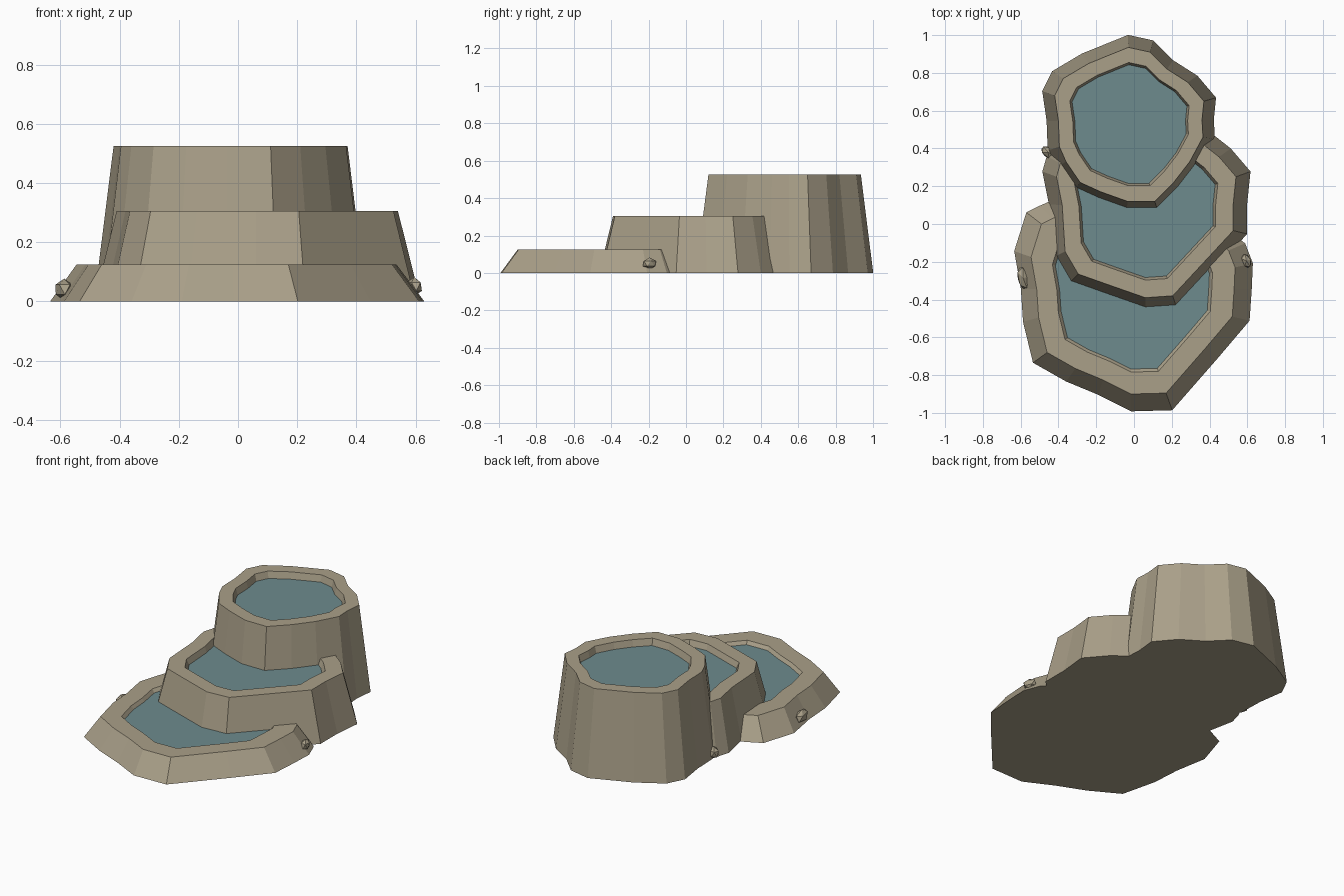
import bpy, bmesh
from mathutils import Vector

if "Cube" in bpy.data.objects:
    bpy.data.objects.remove(bpy.data.objects["Cube"])


def material(name, rgb):
    m = bpy.data.materials.new(name)
    m.diffuse_color = (*rgb, 1)
    m.use_nodes = True
    m.node_tree.nodes["Principled BSDF"].inputs["Base Color"].default_value = m.diffuse_color
    return m


STONE = material("tan stone", (0.40, 0.35, 0.25))
WATER = material("teal water", (0.155, 0.26, 0.27))


def terrace(name, rim, centre, top, depth, flare, inner):
    """Flared stone basin with a flat rim and a sunken water surface."""
    c = Vector(centre)
    bm = bmesh.new()

    def ring(scale, z):
        pts = [c + (Vector(p) - c) * scale for p in rim]
        return [bm.verts.new((p.x, p.y, z)) for p in pts]

    rings = [ring(flare, 0), ring(1, top), ring(inner, top),
             ring(inner - 0.03, top - depth)]
    n = len(rim)
    for a, b in zip(rings, rings[1:]):
        for i in range(n):
            j = (i + 1) % n
            bm.faces.new((a[i], a[j], b[j], b[i]))
    bm.faces.new(rings[0])
    water = bm.faces.new(rings[-1])
    water.material_index = 1
    bmesh.ops.recalc_face_normals(bm, faces=bm.faces[:])
    me = bpy.data.meshes.new(name)
    bm.to_mesh(me)
    bm.free()
    me.materials.append(STONE)
    me.materials.append(WATER)
    bpy.context.collection.objects.link(bpy.data.objects.new(name, me))


# Rim outlines, seen from above
upper = [(-.03, .935), (.085, .91), (.175, .82), (.285, .75), (.37, .65),
         (.36, .55), (.365, .46), (.295, .33), (.21, .22), (.11, .12),
         (-.035, .12), (-.175, .17), (-.285, .22), (-.36, .33), (-.395, .41),
         (-.40, .545), (-.42, .68), (-.375, .77), (-.24, .85)]
middle = [(.38, .41), (.45, .355), (.54, .25), (.525, .105), (.525, -.035),
          (.335, -.24), (.205, -.38), (.06, -.39), (-.14, -.32),
          (-.295, -.265), (-.365, -.145), (-.38, .10), (-.41, .25),
          (-.39, .32), (-.31, .45), (-.13, .54), (.08, .565), (.27, .50)]
lower = [(.50, -.14), (.535, -.23), (.53, -.345), (.52, -.49), (.38, -.655),
         (.17, -.895), (-.015, -.90), (-.165, -.825), (-.31, -.765),
         (-.46, -.68), (-.505, -.495), (-.515, -.345), (-.545, -.175),
         (-.49, 0), (-.43, .03), (-.26, .105), (-.02, .105), (.245, .055)]

# Three stepped pools
terrace("upper_pool", upper, (-.02, .535), .525, .04, 1.165, .80)
terrace("middle_pool", middle, (.06, .075), .305, .035, 1.16, .80)
terrace("lower_pool", lower, (-.02, -.36), .125, .02, 1.17, .785)

# Small stones around the foot
for i, (loc, size, turn) in enumerate([
        ((-.587, -.286, .04), (.032, .065, .037), .2),
        ((.595, -.195, .05), (.026, .042, .032), .4),
        ((-.455, .38, .035), (.03, .045, .035), .9)]):
    bpy.ops.mesh.primitive_ico_sphere_add(subdivisions=1, radius=1, location=loc,
                                          rotation=(0, 0, turn))
    o = bpy.context.object
    o.name = f"pebble_{i + 1}"
    o.scale = size
    o.data.materials.append(STONE)
